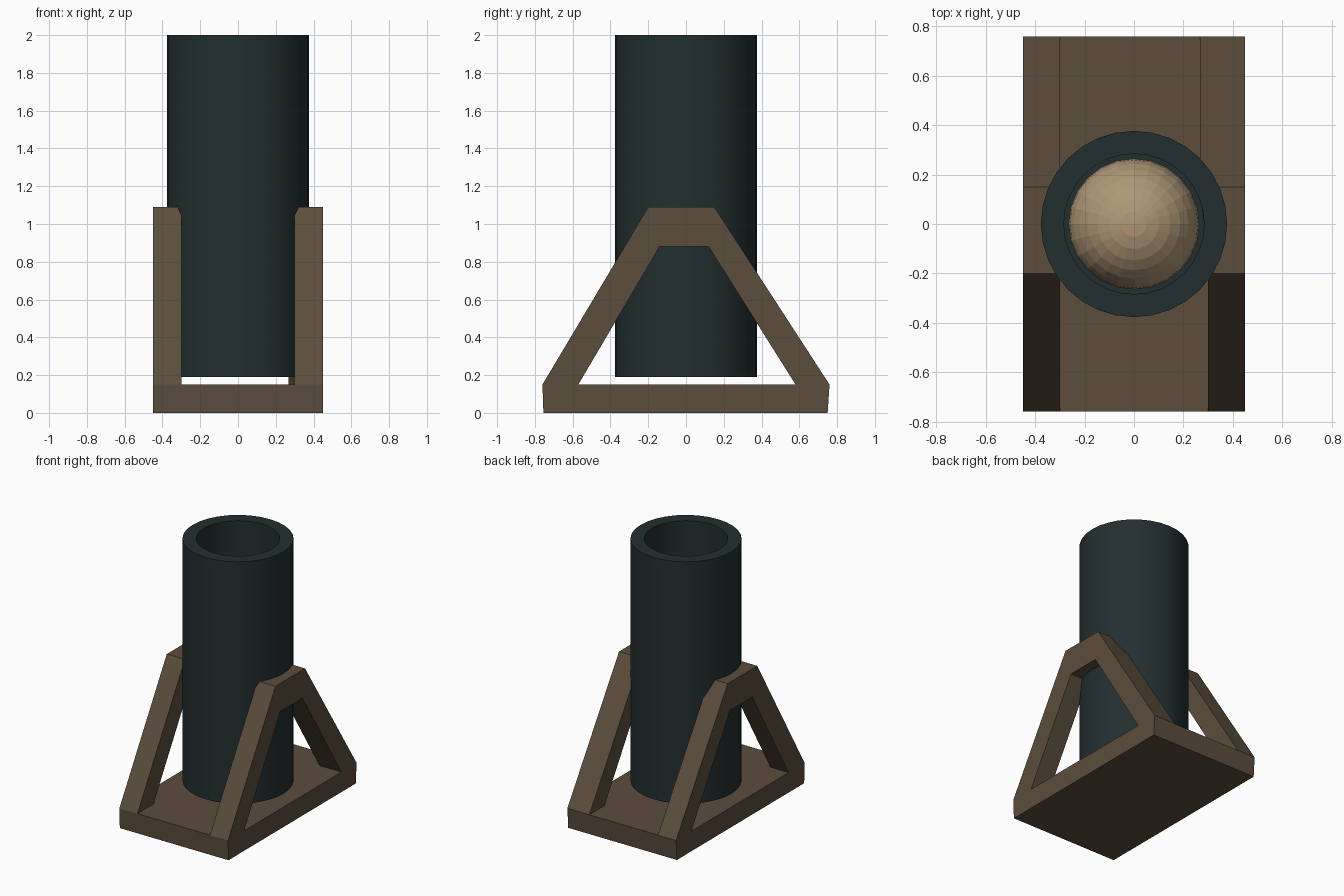
import bpy, bmesh, math

if "Cube" in bpy.data.objects:
    bpy.data.objects.remove(bpy.data.objects["Cube"])


def material(name, rgb):
    m = bpy.data.materials.new(name)
    m.diffuse_color = (*rgb, 1)
    m.use_nodes = True
    m.node_tree.nodes["Principled BSDF"].inputs["Base Color"].default_value = m.diffuse_color
    return m


WOOD = material("brown wood", (0.105, 0.074, 0.046))
IRON = material("dark iron", (0.017, 0.028, 0.029))
BALL = material("tan stone", (0.43, 0.31, 0.18))


def add_object(name, bm, mat, smooth=False):
    bmesh.ops.recalc_face_normals(bm, faces=bm.faces)
    me = bpy.data.meshes.new(name)
    bm.to_mesh(me)
    bm.free()
    me.materials.append(mat)
    ob = bpy.data.objects.new(name, me)
    bpy.context.collection.objects.link(ob)
    if smooth:
        bpy.context.view_layer.objects.active = ob
        ob.select_set(True)
        bpy.ops.object.shade_smooth_by_angle(angle=math.radians(40))
        ob.select_set(False)
    return ob


def loft(bm, loops, closed=False):
    """Skin quads between successive vertex rings, capping the ends."""
    rings = [[bm.verts.new(p) for p in loop] for loop in loops]
    for a, b in zip(rings, rings[1:]):
        n = len(a)
        for i in range(n):
            j = (i + 1) % n
            bm.faces.new((a[i], a[j], b[j], b[i]))
    bm.faces.new(rings[0])
    bm.faces.new(rings[-1])


# Base plank, slightly flared toward its top
bm = bmesh.new()
loft(bm, [[(-0.45, -y0, z), (0.45, -y0, z), (0.45, y1, z), (-0.45, y1, z)]
          for z, y0, y1 in ((0, 0.755, 0.75), (0.15, 0.76, 0.76))])
add_object("base_plank", bm, WOOD)

# Side trestles: two slanted legs and a top bar, as one bent beam
OUTER = [(-0.76, 0.15), (-0.2, 1.09), (0.15, 1.09), (0.76, 0.15)]
INNER = [(-0.57, 0.15), (-0.14, 0.88), (0.12, 0.88), (0.58, 0.15)]


def trestle(name, side, back_inner):
    bm = bmesh.new()
    loops = []
    for i, ((yo, zo), (yi, zi)) in enumerate(zip(OUTER, INNER)):
        xi, xo = side * (0.30 if i < 2 else back_inner), side * 0.45
        loops.append([(xo, yo, zo), (xo, yi, zi), (xi, yi, zi), (xi, yo, zo)])
    loft(bm, loops)
    add_object(name, bm, WOOD)


trestle("left_trestle", -1, 0.30)
trestle("right_trestle", 1, 0.268)

# Hollow barrel, closed at the bottom
bm = bmesh.new()
N = 32
loft(bm, [[(r * math.cos(2 * math.pi * i / N), r * math.sin(2 * math.pi * i / N), z)
           for i in range(N)]
          for r, z in ((0.377, 0.19), (0.377, 2.0), (0.284, 2.0), (0.284, 0.35))])
add_object("barrel", bm, IRON, True)

# Ball resting inside the barrel
bm = bmesh.new()
bmesh.ops.create_uvsphere(bm, u_segments=24, v_segments=16, radius=0.265)
bmesh.ops.translate(bm, verts=bm.verts, vec=(0, 0, 0.62))
add_object("ball", bm, BALL)
